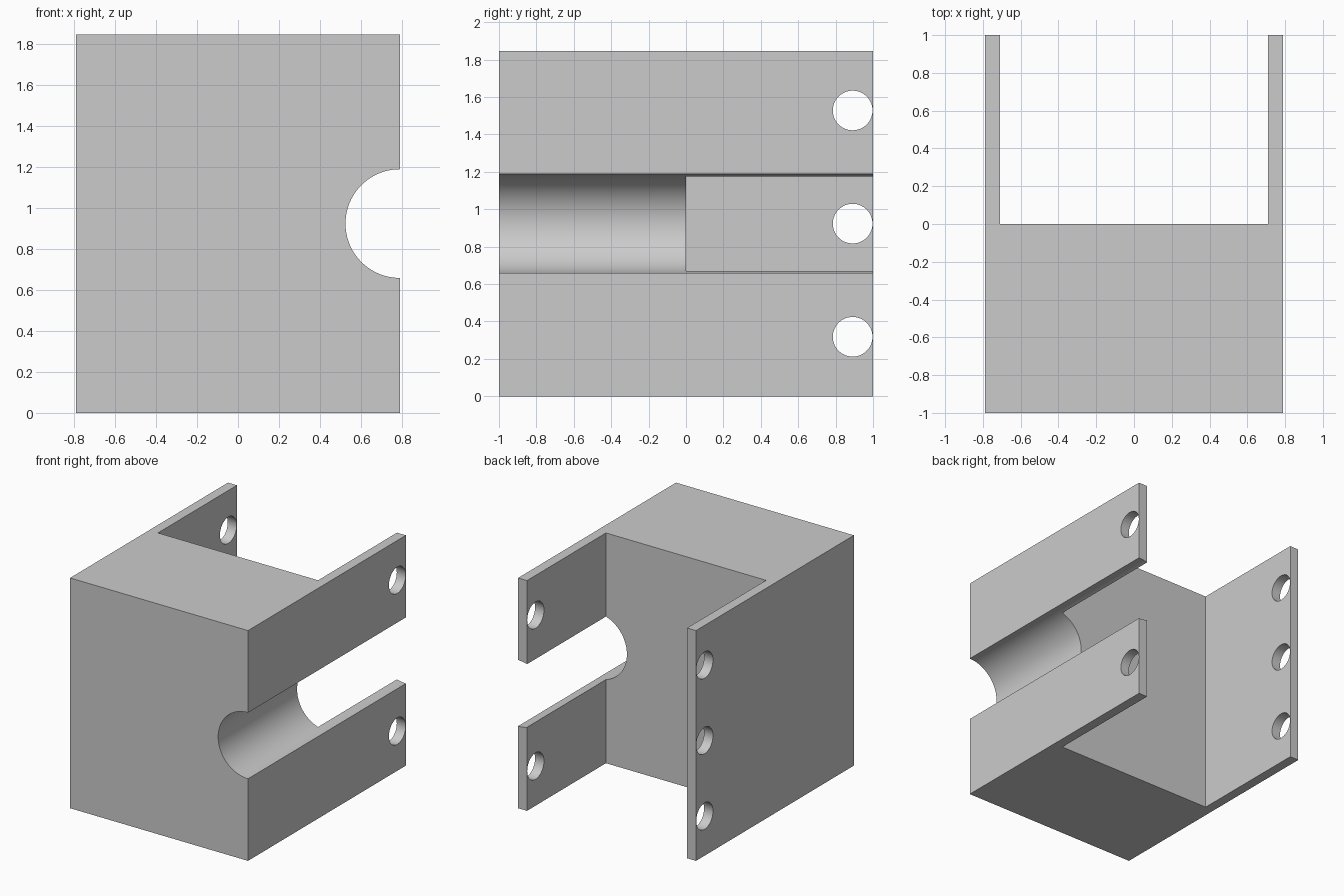
import bpy
from math import pi, radians

if "Cube" in bpy.data.objects:
    bpy.data.objects.remove(bpy.data.objects["Cube"])

W, H, WALL = 1.578, 1.846, 0.079   # overall width, height, cheek thickness
MID = H / 2


def box(name, size, loc):
    bpy.ops.mesh.primitive_cube_add(size=1, location=loc)
    ob = bpy.context.object
    ob.name = name
    ob.scale = size
    bpy.ops.object.transform_apply(location=True, rotation=True, scale=True)
    return ob


def rod(name, radius, length, loc, rot, sides):
    bpy.ops.mesh.primitive_cylinder_add(vertices=sides, radius=radius, depth=length,
                                        location=loc, rotation=rot)
    ob = bpy.context.object
    ob.name = name
    bpy.ops.object.transform_apply(location=True, rotation=True, scale=True)
    return ob


def cut(target, cutter):
    mod = target.modifiers.new("cut", 'BOOLEAN')
    mod.operation = 'DIFFERENCE'
    mod.solver = 'EXACT'
    mod.object = cutter
    bpy.context.view_layer.objects.active = target
    bpy.ops.object.modifier_apply(modifier=mod.name)
    bpy.data.objects.remove(cutter)


# Main block
block = box("bracket_block", (W, 2, H), (0, 0, MID))

# Rear pocket, leaving a thin cheek on each side
cut(block, box("pocket_cutter", (W - 2 * WALL, 2, H + 1), (0, 1, MID)))

# Half-round channel along the right side
cut(block, rod("channel_cutter", 0.265, 3, (W / 2, 0, MID), (pi / 2, 0, 0), 96))

# Bolt holes through both cheeks
for z in (MID - 0.605, MID, MID + 0.605):
    cut(block, rod("hole_cutter", 0.106, 3, (0, 0.891, z), (0, pi / 2, 0), 64))

# Smooth curved walls, sharp edges
bpy.ops.object.select_all(action='DESELECT')
block.select_set(True)
bpy.context.view_layer.objects.active = block
bpy.ops.object.shade_smooth_by_angle(angle=radians(30))
